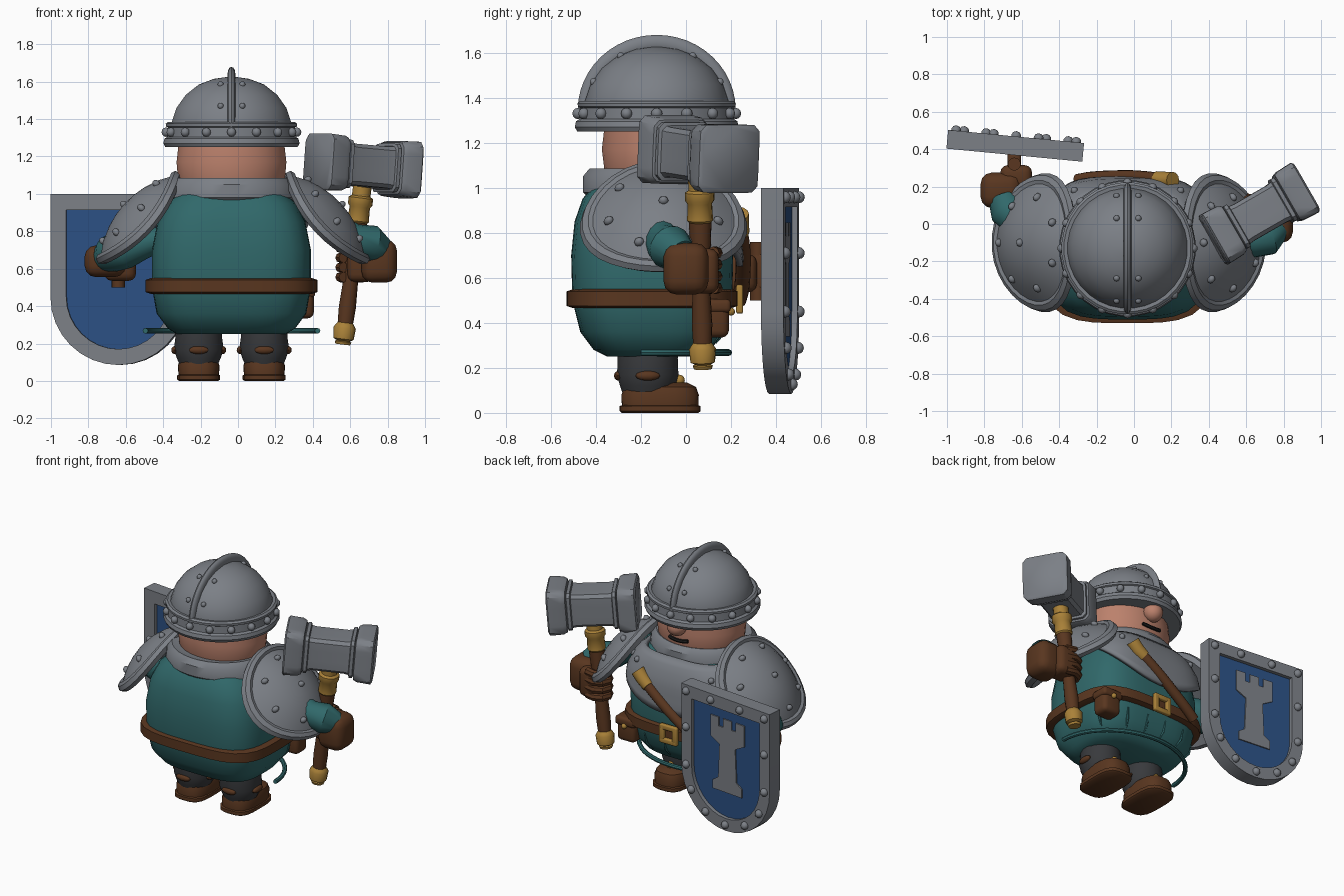
import bpy, bmesh, math
from mathutils import Matrix, Vector

if "Cube" in bpy.data.objects:
    bpy.data.objects.remove(bpy.data.objects["Cube"])


def material(name, r, g, b):
    m = bpy.data.materials.new(name)
    m.use_nodes = True
    m.diffuse_color = (r, g, b, 1)
    m.node_tree.nodes["Principled BSDF"].inputs["Base Color"].default_value = (r, g, b, 1)
    return m


STEEL = material("steel", 0.2, 0.215, 0.24)
TEAL = material("teal cloth", 0.03, 0.14, 0.145)
LEATHER = material("brown leather", 0.1, 0.037, 0.014)
GOLD = material("gold", 0.4, 0.22, 0.04)
SKIN = material("skin", 0.5, 0.22, 0.15)
BLUE = material("shield blue", 0.025, 0.08, 0.23)
CLOTH = material("dark trousers", 0.04, 0.042, 0.046)
BLACK = material("black", 0.01, 0.01, 0.01)

CX, CY = -0.035, -0.15
T = Matrix.Translation


def finish(name, bm, mat, mtx=None, smooth=True):
    if mtx:
        bm.transform(mtx)
    bmesh.ops.recalc_face_normals(bm, faces=bm.faces)
    me = bpy.data.meshes.new(name)
    bm.to_mesh(me)
    bm.free()
    me.materials.append(mat)
    ob = bpy.data.objects.new(name, me)
    bpy.context.collection.objects.link(ob)
    bpy.ops.object.select_all(action="DESELECT")
    ob.select_set(True)
    bpy.context.view_layer.objects.active = ob
    if smooth:
        bpy.ops.object.shade_smooth_by_angle(angle=math.radians(40))
    return ob


def skin(name, rings, mat, mtx=None, closed=True):
    """Faces between successive rings of points, capped when the rings are closed."""
    bm = bmesh.new()
    vs = [[bm.verts.new(p) for p in r] for r in rings]
    n = len(vs[0])
    for a, b in zip(vs, vs[1:]):
        for i in range(n if closed else n - 1):
            j = (i + 1) % n
            bm.faces.new((a[i], a[j], b[j], b[i]))
    if closed:
        bm.faces.new(vs[0])
        bm.faces.new(vs[-1])
    return finish(name, bm, mat, mtx)


def oval(a, z, rx, ry, n):
    c, s = math.cos(a), math.sin(a)
    r = (abs(c) ** n + abs(s) ** n) ** (-1 / n)
    return Vector((r * c * rx, r * s * ry, z))


def loft(name, sections, mat, mtx=None, n=2, segs=24):
    rings = [[oval(math.tau * (i + 0.5) / segs, s[0], s[1], s[-1], n) for i in range(segs)]
             for s in sections]
    return skin(name, rings, mat, mtx)


def tube(name, pts, radii, mat, mtx=None, segs=12):
    pts = [Vector(p) for p in pts]
    if not isinstance(radii, (list, tuple)):
        radii = [radii] * len(pts)
    rings, q, old = [], None, None
    for i, p in enumerate(pts):
        t = (pts[min(i + 1, len(pts) - 1)] - pts[max(i - 1, 0)]).normalized()
        q = t.to_track_quat("Z", "Y") if q is None else old.rotation_difference(t) @ q
        old = t
        rings.append([p + q @ oval(math.tau * k / segs, 0, radii[i], radii[i], 2) for k in range(segs)])
    return skin(name, rings, mat, mtx)


def blobs(name, points, size, mat, mtx=None, segs=10):
    bm = bmesh.new()
    sc = Matrix.Diagonal((*size, 1)) if isinstance(size, tuple) else Matrix.Scale(size, 4)
    for p in points:
        bmesh.ops.create_uvsphere(bm, u_segments=segs, v_segments=segs * 2 // 3, radius=1,
                                  matrix=T(p) @ sc)
    return finish(name, bm, mat, mtx)


def box(name, loc, size, mat, bevel=0.03):
    bm = bmesh.new()
    bmesh.ops.create_cube(bm, size=1, matrix=T(loc) @ Matrix.Diagonal((*size, 1)))
    bmesh.ops.bevel(bm, geom=bm.edges[:], offset=bevel, segments=3, profile=0.5, affect="EDGES")
    return finish(name, bm, mat)


def prism(name, outline, y0, y1, mat, mtx):
    bm = bmesh.new()
    a, b = [[bm.verts.new((x, y, z)) for x, z in outline] for y in (y0, y1)]
    for i in range(len(a)):
        j = (i + 1) % len(a)
        bm.faces.new((a[i], a[j], b[j], b[i]))
    bm.faces.new(a)
    bm.faces.new(b)
    return finish(name, bm, mat, mtx, smooth=False)


# Torso, belt and collar
SQUARE = 3.6
BODY = [(0.25, 0.29, 0.2), (0.28, 0.34, 0.26), (0.36, 0.4, 0.32), (0.5, 0.425, 0.355),
        (0.7, 0.425, 0.36), (0.85, 0.395, 0.345), (0.95, 0.345, 0.31), (1.0, 0.29, 0.27)]
centre = T((CX, CY, 0))
loft("tunic", BODY, TEAL, centre, n=SQUARE, segs=40)
loft("belt", [(0.465, 0.43, 0.35), (0.475, 0.46, 0.38), (0.54, 0.46, 0.38), (0.55, 0.43, 0.35)],
     LEATHER, centre, n=SQUARE, segs=40)
loft("collar", [(0.95, 0.31, 0.28), (0.98, 0.355, 0.31), (1.05, 0.345, 0.31), (1.085, 0.31, 0.28),
                (1.07, 0.25, 0.22)], STEEL, centre, segs=32)


def on_body(a, z, off):
    for lo, hi in zip(BODY, BODY[1:]):
        if z <= hi[0]:
            break
    f = (z - lo[0]) / (hi[0] - lo[0])
    rx, ry = [lo[k] + (hi[k] - lo[k]) * f + off for k in (1, 2)]
    return oval(a, z, rx, ry, SQUARE)


# Breastplate hugging the chest, with a rounded lower edge
rows = []
for v in range(9):
    row = []
    for u in range(25):
        a = math.radians(18 + 144 * u / 24)
        low = 0.65 + 0.3 * abs(math.cos(a)) ** 2.5
        row.append(on_body(a, low + (1.0 - low) * v / 8, 0.03))
    rows.append(row)
plate = skin("breastplate", rows, STEEL, centre, closed=False)
solid = plate.modifiers.new("thickness", "SOLIDIFY")
solid.thickness, solid.offset = 0.03, 0
blobs("breastplate_rivets", [on_body(math.radians(a), 0.93, 0.045) for a in (38, 52, 128, 142)],
      0.02, STEEL, centre)

# Hem cord, tunic pleats, buckle, pouch and chest strap
tube("hem_cord", [(0.46 * math.cos(a), -0.05 + 0.39 * math.sin(a), 0.268)
                  for a in [math.pi * i / 24 for i in range(25)]], 0.015, TEAL, centre, 8)
for i, a in enumerate((35, 60, 80, 100, 120, 145)):
    tube(f"pleat_{i}", [on_body(math.radians(a), z, 0) for z in (0.31, 0.36, 0.43)],
         [0.004, 0.01, 0.004], TEAL, centre, 6)
for s in (-1, 1):
    box("buckle_side", (CX + s * 0.05, 0.238, 0.505), (0.038, 0.03, 0.125), GOLD, 0.008)
    box("buckle_bar", (CX, 0.238, 0.505 + s * 0.047), (0.13, 0.03, 0.035), GOLD, 0.008)
box("pouch", (0.335, 0.13, 0.42), (0.14, 0.12, 0.17), LEATHER, 0.03)
box("pouch_flap", (0.335, 0.135, 0.475), (0.155, 0.13, 0.06), LEATHER, 0.02)
blobs("pouch_button", [(0.335, 0.2, 0.45)], 0.018, GOLD)
strap = [on_body(math.radians(65 + 6.2 * i), 0.84 - 0.038 * i, 0.045) for i in range(10)]
tube("chest_strap", strap, 0.034, LEATHER, centre)
tube("strap_end", [strap[0] + Vector((0.04, 0, 0.045)), strap[0], strap[1]],
     [0.045, 0.045, 0.04], GOLD, centre)

# Head and face
loft("head", [(0.98, 0.24, 0.21), (1.05, 0.285, 0.24), (1.17, 0.295, 0.255), (1.3, 0.28, 0.24)],
     SKIN, T((CX, -0.12, 0)), segs=32)
blobs("nose", [(CX, 0.15, 1.225)], 0.064, SKIN, segs=16)
tube("mouth", [(CX + 0.3 * math.sin(t), -0.12 + 0.258 * math.cos(t), 1.12 + 0.15 * t * t)
               for t in [0.06 * i for i in range(-4, 5)]], 0.012, BLACK, segs=6)

# Helmet
hat = T((CX, -0.13, 0))
loft("helmet_dome", [(1.3, 0.32), (1.38, 0.322), (1.46, 0.295), (1.53, 0.245), (1.585, 0.175),
                     (1.615, 0.095), (1.627, 0.01)], STEEL, hat, segs=32)
loft("helmet_band", [(1.25, 0.28), (1.25, 0.355), (1.27, 0.366), (1.295, 0.36), (1.305, 0.345),
                     (1.355, 0.342), (1.36, 0.352), (1.375, 0.353), (1.385, 0.34), (1.38, 0.3)],
     STEEL, hat, segs=32)
blobs("band_rivets", [oval(math.tau * i / 16, 1.33, 0.35, 0.35, 2) for i in range(16)],
      0.025, STEEL, hat)
tube("helmet_crest", [(0, 0.315 * math.cos(a), 1.345 + 0.298 * math.sin(a))
                      for a in [math.pi * i / 24 for i in range(25)]],
     0.036, STEEL, hat @ Matrix.Diagonal((0.58, 1, 1, 1)))
blobs("crest_rivets", [(sx * 0.058, sy * y, z) for sx in (-1, 1) for sy in (-1, 1)
                       for y, z in ((0.28, 1.47), (0.16, 1.585))], 0.017, STEEL, hat)

# Shoulder guards, saddle-bent so the front and back edges drop
for side, x in (("right", -0.54), ("left", 0.485)):
    s = 1 if x > 0 else -1
    m = T((x, -0.1, 0.88)) @ Matrix.Rotation(s * math.radians(48), 4, "Y") @ Matrix.Diagonal((0.88, 1, 1, 1))
    guard = loft(side + "_shoulder_guard",
                 [(-0.03, 0.02), (-0.045, 0.3), (-0.045, 0.345), (-0.015, 0.372), (0.012, 0.362),
                  (0.02, 0.335), (0.01, 0.315), (0.045, 0.25), (0.075, 0.16), (0.09, 0.08), (0.094, 0.01)],
                 STEEL, m, segs=32)
    studs = blobs(side + "_guard_rivets",
                  [oval(math.tau * (i + 0.5) / 7, 0.047, 0.25, 0.25, 2) for i in range(7)]
                  + [(0, 0, 0.094)], 0.022, STEEL, m)
    out = Vector((s * 0.74, 0, 0.67))
    for part in (guard, studs):
        for v in part.data.vertices:
            v.co -= out * (0.55 * (v.co.y + 0.1) ** 2)

# Arms and gloves
tube("right_sleeve", [(-0.4, -0.02, 0.76), (-0.5, 0.0, 0.74), (-0.6, 0.02, 0.705), (-0.68, 0.08, 0.68),
                      (-0.7, 0.14, 0.66)], [0.06, 0.085, 0.105, 0.1, 0.08], TEAL, segs=16)
tube("left_sleeve", [(0.33, -0.12, 0.95), (0.48, -0.11, 0.85), (0.61, -0.1, 0.76), (0.71, -0.07, 0.735),
                     (0.77, -0.02, 0.7)], [0.06, 0.07, 0.085, 0.1, 0.07], TEAL, segs=16)
box("right_glove_cuff", (-0.71, 0.18, 0.64), (0.22, 0.19, 0.17), LEATHER, 0.06)
box("right_fist", (-0.63, 0.25, 0.62), (0.17, 0.13, 0.17), LEATHER, 0.04)
tube("shield_grip", [(-0.64, 0.32, 0.5), (-0.64, 0.32, 0.76)], 0.035, LEATHER)
box("grip_mount", (-0.64, 0.35, 0.63), (0.07, 0.1, 0.16), LEATHER, 0.015)
box("left_glove_cuff", (0.755, 0.0, 0.64), (0.19, 0.2, 0.23), LEATHER, 0.06)
box("left_fist", (0.66, 0.065, 0.63), (0.15, 0.16, 0.2), LEATHER, 0.04)
for i in range(4):
    z = 0.555 + 0.052 * i
    tube(f"left_finger_{i}", [(0.67, 0.12, z), (0.61, 0.135, z), (0.565, 0.115, z), (0.548, 0.07, z),
                              (0.565, 0.035, z)], 0.028, LEATHER, segs=8)

# Hammer
foot = Vector((0.56, 0.075, 0.195))
grip = T(foot) @ (Vector((0.66, 0.06, 1.0)) - foot).to_track_quat("Z", "Y").to_matrix().to_4x4()
loft("hammer_handle", [(0.08, 0.04), (0.2, 0.046), (0.35, 0.04), (0.5, 0.043), (0.64, 0.05), (0.68, 0.05)],
     LEATHER, grip, segs=12)
loft("hammer_pommel", [(0, 0.04), (0.015, 0.045), (0.02, 0.035), (0.03, 0.055), (0.09, 0.06), (0.105, 0.05),
                       (0.12, 0.04)], GOLD, grip, segs=12)
loft("hammer_collar", [(0.65, 0.045), (0.665, 0.058), (0.74, 0.055), (0.755, 0.066), (0.79, 0.066), (0.8, 0.05),
                       (0.85, 0.05)], GOLD, grip, segs=12)
along = Vector((0.87, 0.5, -0.08)).normalized()
across = along.cross(Vector((0, 0, 1))).normalized()
turn = Matrix((across, along.cross(across), along)).transposed().to_4x4()
half = [(-0.285, 0.14), (-0.275, 0.152), (-0.19, 0.148), (-0.165, 0.138), (-0.16, 0.12), (-0.155, 0.13),
        (-0.135, 0.13), (-0.13, 0.116), (-0.1, 0.112)]
loft("hammer_head", half + [(-z, r) for z, r in reversed(half)], STEEL,
     T((0.67, 0.055, 1.15)) @ turn, n=10, segs=32)

# Shield: rim, panel, tower emblem and rivets
sh = T((-0.635, 0.418, 0)) @ Matrix.Rotation(math.radians(-5.5), 4, "Z")


def shield_line(inset, steps=16):
    w = 0.365 - inset
    arc = [math.pi + math.pi * i / steps for i in range(steps + 1)]
    return [(w, 1 - inset), (-w, 1 - inset)] + [(w * math.cos(a), 0.45 + w * math.sin(a)) for a in arc]


lines = [(0, -0.05), (0, 0.05), (0.085, 0.05), (0.085, -0.05)]
bm = bmesh.new()
loops = [[bm.verts.new((x, y, z)) for x, z in shield_line(inset)] for inset, y in lines]
for a, b in zip(loops, loops[1:] + loops[:1]):
    for i in range(len(a)):
        j = (i + 1) % len(a)
        bm.faces.new((a[i], a[j], b[j], b[i]))
finish("shield_rim", bm, STEEL, sh)
prism("shield_panel", shield_line(0.07), -0.025, 0.025, BLUE, sh)
tower = [(0.12, 0.34), (0.12, 0.4), (0.075, 0.43), (0.065, 0.66), (0.14, 0.7), (0.14, 0.785)]
prism("tower_emblem", tower + [(-x, z) for x, z in reversed(tower)], 0.024, 0.033, STEEL, sh)
for x in (-0.105, 0, 0.105):
    prism("tower_merlon", [(x - 0.035, 0.785), (x + 0.035, 0.785), (x + 0.035, 0.845), (x - 0.035, 0.845)],
          0.024, 0.033, STEEL, sh)
spots = shield_line(0.042, 6) + [(-0.12, 0.958), (0.12, 0.958), (-0.323, 0.71), (0.323, 0.71)]
blobs("shield_rivets", [(x, 0.052, z) for x, z in spots], 0.027, STEEL, sh)

# Legs and boots
for side, x in (("right", -0.21), ("left", 0.14)):
    loft(side + "_trouser", [(0.08, 0.1, 0.11), (0.12, 0.118, 0.125), (0.17, 0.135, 0.138), (0.24, 0.125, 0.135),
                             (0.4, 0.13, 0.14)], CLOTH, T((x, -0.17, 0)), segs=20)
    blobs(side + "_back_patch", [(x, -0.3, 0.165)], (0.055, 0.02, 0.022), LEATHER)
    blobs(side + "_side_patches", [(x - 0.128, -0.17, 0.165), (x + 0.128, -0.17, 0.165)],
          (0.02, 0.055, 0.022), LEATHER)
    loft(side + "_sole", [(0, 0.105, 0.17), (0.008, 0.115, 0.18), (0.03, 0.115, 0.18), (0.035, 0.1, 0.165)],
         LEATHER, T((x, -0.115, 0)), n=3.5)
    loft(side + "_boot", [(0.03, 0.108, 0.17), (0.08, 0.112, 0.172), (0.115, 0.1, 0.16), (0.135, 0.06, 0.12)],
         LEATHER, T((x, -0.115, 0)), n=3)
    blobs(side + "_boot_stud", [(x, -0.03, 0.145)], 0.025, GOLD)
